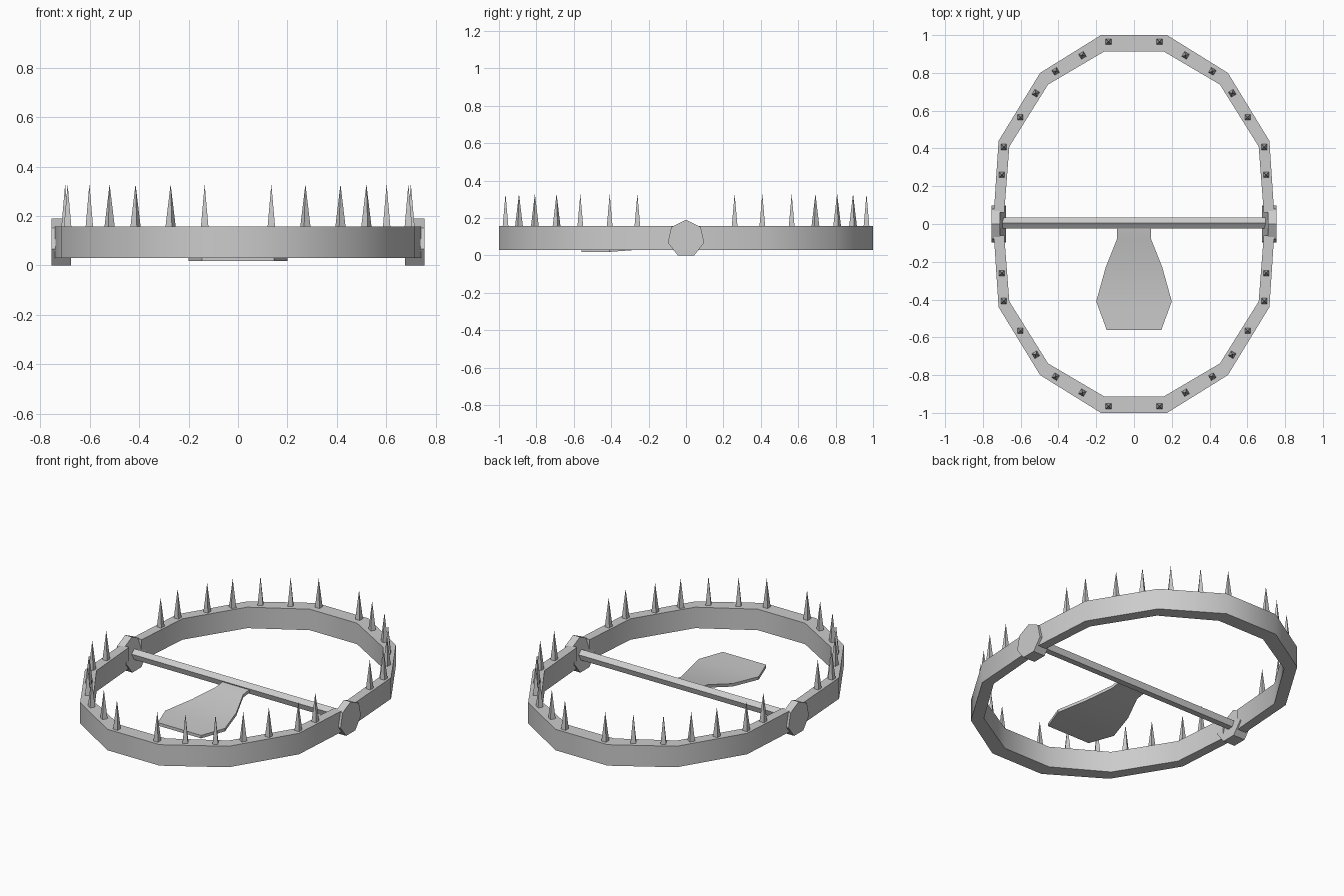
import bpy, bmesh, math

if "Cube" in bpy.data.objects:
    bpy.data.objects.remove(bpy.data.objects["Cube"])


def make(name, verts, faces, smooth=None):
    mesh = bpy.data.meshes.new(name)
    mesh.from_pydata(verts, [], faces)
    bm = bmesh.new()
    bm.from_mesh(mesh)
    bmesh.ops.recalc_face_normals(bm, faces=bm.faces)
    bm.to_mesh(mesh)
    bm.free()
    ob = bpy.data.objects.new(name, mesh)
    bpy.context.collection.objects.link(ob)
    if smooth:
        bpy.ops.object.select_all(action='DESELECT')
        ob.select_set(True)
        bpy.context.view_layer.objects.active = ob
        bpy.ops.object.shade_smooth_by_angle(angle=math.radians(smooth))
    return ob


def loft(name, rings, smooth=None):
    # Skin equal-sized closed rings and cap both ends
    n = len(rings[0])
    verts = [v for r in rings for v in r]
    faces = [[i * n + j, i * n + (j + 1) % n, (i + 1) * n + (j + 1) % n, (i + 1) * n + j]
             for i in range(len(rings) - 1) for j in range(n)]
    faces += [list(range(n)), list(range(len(verts) - n, len(verts)))]
    return make(name, verts, faces, smooth)


# Jaw outline on one quarter: outer and inner corners
outer = [(0.742, 0.06), (0.717, 0.44), (0.497, 0.80), (0.175, 1.0)]
inner = [(0.687, 0.06), (0.66, 0.41), (0.455, 0.738), (0.158, 0.913)]
Z0, Z1 = 0.03, 0.157

# Spikes on one quarter: x, y, turn about z
spikes = [(0.135, 0.965, 0), (0.273, 0.893, -31), (0.415, 0.808, -31), (0.52, 0.692, -59),
          (0.602, 0.565, 0), (0.69, 0.408, 0), (0.70, 0.26, 0)]

for label, sy in (("back", 1), ("front", -1)):
    # Half-ring jaw
    pairs = list(zip(outer, inner))
    path = pairs + [((-o[0], o[1]), (-i[0], i[1])) for o, i in reversed(pairs)]
    loft(label + "_jaw", [[(o[0], sy * o[1], Z0), (o[0], sy * o[1], Z1),
                           (i[0], sy * i[1], Z1), (i[0], sy * i[1], Z0)]
                          for o, i in path], 40)
    # Pyramid teeth along the jaw
    verts, faces = [], []
    for sx in (1, -1):
        for x, y, turn in spikes:
            b = len(verts)
            for k in range(4):
                a = math.radians(45 + 90 * k + turn)
                verts.append((sx * (x + 0.022 * math.cos(a)),
                              sy * (y + 0.022 * math.sin(a)), Z1 - 0.005))
            verts.append((sx * x, sy * y, 0.33))
            faces += [[b + k, b + (k + 1) % 4, b + 4] for k in range(4)]
            faces.append([b, b + 1, b + 2, b + 3])
    make(label + "_teeth", verts, faces)

# Seven-sided hinge caps, thicker toward the ground
for label, sx in (("right", 1), ("left", -1)):
    rim = [(0.1 * math.sin(k * math.tau / 7), 0.09 + 0.1 * math.cos(k * math.tau / 7))
           for k in range(7)]
    loft(label + "_hinge",
         [[(sx * (0.71 if z > 0.12 else 0.677), y, z) for y, z in rim],
          [(sx * 0.755, y, z) for y, z in rim]])

# Five-sided cross rod
rod = [(0.005 + 0.031 * math.sin(k * math.tau / 5), 0.09 + 0.031 * math.cos(k * math.tau / 5))
       for k in range(5)]
loft("cross_rod", [[(x, y, z) for y, z in rod] for x in (-0.7, 0.7)])

# Trigger plate bending down from the rod: half width, y, top z
plate = [(0.09, -0.01, 0.095), (0.09, -0.08, 0.085), (0.15, -0.23, 0.05),
         (0.2, -0.41, 0.037), (0.145, -0.56, 0.037)]
loft("trigger_plate", [[(-w, y, z), (w, y, z), (w, y, z - 0.018), (-w, y, z - 0.018)]
                       for w, y, z in plate], 30)
